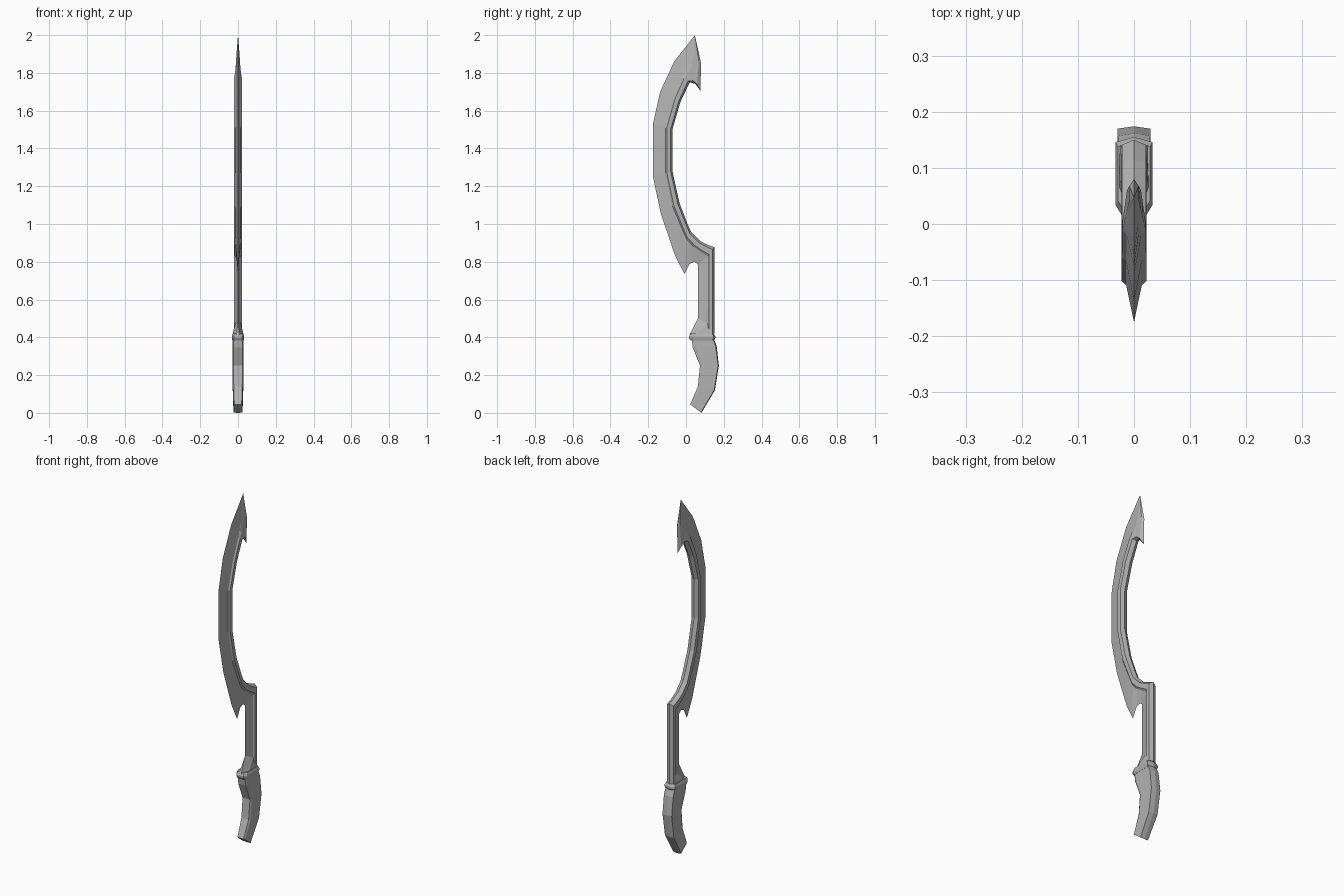
import bpy, bmesh

# Dark grey metal
metal = bpy.data.materials.new("dark_metal")
metal.diffuse_color = (0.45, 0.45, 0.45, 1)


def loft(name, rings):
    """Skin half-rings of (x, y, z), mirrored across x = 0."""
    bm = bmesh.new()
    loops = []
    for half in rings:
        full = half + [(-x, y, z) for x, y, z in reversed(half)]
        loops.append([bm.verts.new(p) for p in full])
    n = len(loops[0])
    for a, b in zip(loops, loops[1:]):
        for i in range(n):
            j = (i + 1) % n
            bm.faces.new((a[i], a[j], b[j], b[i]))
    bm.faces.new(loops[0])
    bm.faces.new(loops[-1])
    bmesh.ops.remove_doubles(bm, verts=bm.verts, dist=0.0004)
    bmesh.ops.recalc_face_normals(bm, faces=bm.faces)
    me = bpy.data.meshes.new(name)
    bm.to_mesh(me)
    bm.free()
    me.materials.append(metal)
    ob = bpy.data.objects.new(name, me)
    bpy.context.collection.objects.link(ob)
    return ob


def mix(a, b, t):
    return tuple(p + (q - p) * t for p, q in zip(a, b))


def blade_ring(front, ridge, back, thick):
    """Sharp cutting edge, stepped spine and a shallow peaked back."""
    return [(0, *front),
            (0.014 * thick, *ridge),
            (0.022 * thick, *mix(ridge, back, 0.2)),
            (0.021 * thick, *mix(ridge, back, 0.75)),
            (0, *back)]


# Shaft and sickle blade: front edge, spine line, back edge, thickness
stations = [
    ((0.045, 0.42), (0.112, 0.42), (0.15, 0.42), 1),
    ((0.063, 0.50), (0.115, 0.50), (0.15, 0.50), 1),
    ((0.063, 0.785), (0.116, 0.83), (0.15, 0.877), 1),
    ((0.045, 0.80), (0.085, 0.848), (0.115, 0.89), 1),
    ((0.02, 0.79), (0.04, 0.88), (0.075, 0.91), 1),
    ((-0.008, 0.735), (0.003, 0.92), (0.026, 0.96), 1),
    ((-0.058, 0.833), (-0.025, 0.985), (0.01, 0.995), 1),
    ((-0.132, 1.05), (-0.072, 1.095), (-0.034, 1.11), 1),
    ((-0.175, 1.25), (-0.109, 1.27), (-0.072, 1.28), 1),
    ((-0.175, 1.53), (-0.109, 1.51), (-0.072, 1.50), 1),
    ((-0.137, 1.70), (-0.066, 1.665), (-0.03, 1.645), 1),
    ((-0.09, 1.80), (-0.018, 1.775), (0.02, 1.75), 0.95),
    ((-0.075, 1.835), (-0.003, 1.81), (0.05, 1.742), 0.75),
    ((-0.058, 1.867), (0.01, 1.846), (0.076, 1.705), 0.6),
    ((0.0, 1.94), (0.03, 1.90), (0.08, 1.85), 0.4),
    ((0.047, 2.0), (0.047, 2.0), (0.047, 2.0), 0),
]
loft("blade", [blade_ring(*s) for s in stations])

# Wedge flaring from the shaft down to the collar
loft("shaft_flare", [
    [(0.010, 0.018, 0.41), (0.027, 0.06, 0.41), (0.027, 0.14, 0.41)],
    [(0.006, 0.025, 0.425), (0.025, 0.075, 0.435), (0.023, 0.14, 0.425)],
    [(0, 0.063, 0.50), (0.015, 0.114, 0.475), (0.015, 0.12, 0.47)],
])


def collar_ring(z, s):
    outline = [(0.022, 0.016), (0.033, 0.034), (0.033, 0.146), (0, 0.155)]
    return [(x * s, 0.085 + (y - 0.085) * s, z) for x, y in outline]


# Bulging collar between shaft and grip
loft("collar", [collar_ring(z, s) for z, s in
                ((0.382, 0.88), (0.396, 1), (0.406, 1), (0.42, 0.86))])


def grip_ring(front, back, w):
    return [(w * 0.8, *front), (w, *mix(front, back, 0.12)),
            (w, *mix(front, back, 0.96)), (0, *back)]


# Curved pistol-shaped grip
loft("grip", [grip_ring(*s) for s in (
    ((0.022, 0.045), (0.082, 0.0), 0.024),
    ((0.063, 0.14), (0.153, 0.12), 0.028),
    ((0.074, 0.25), (0.174, 0.25), 0.029),
    ((0.036, 0.345), (0.162, 0.355), 0.029),
    ((0.030, 0.39), (0.148, 0.39), 0.028))])
